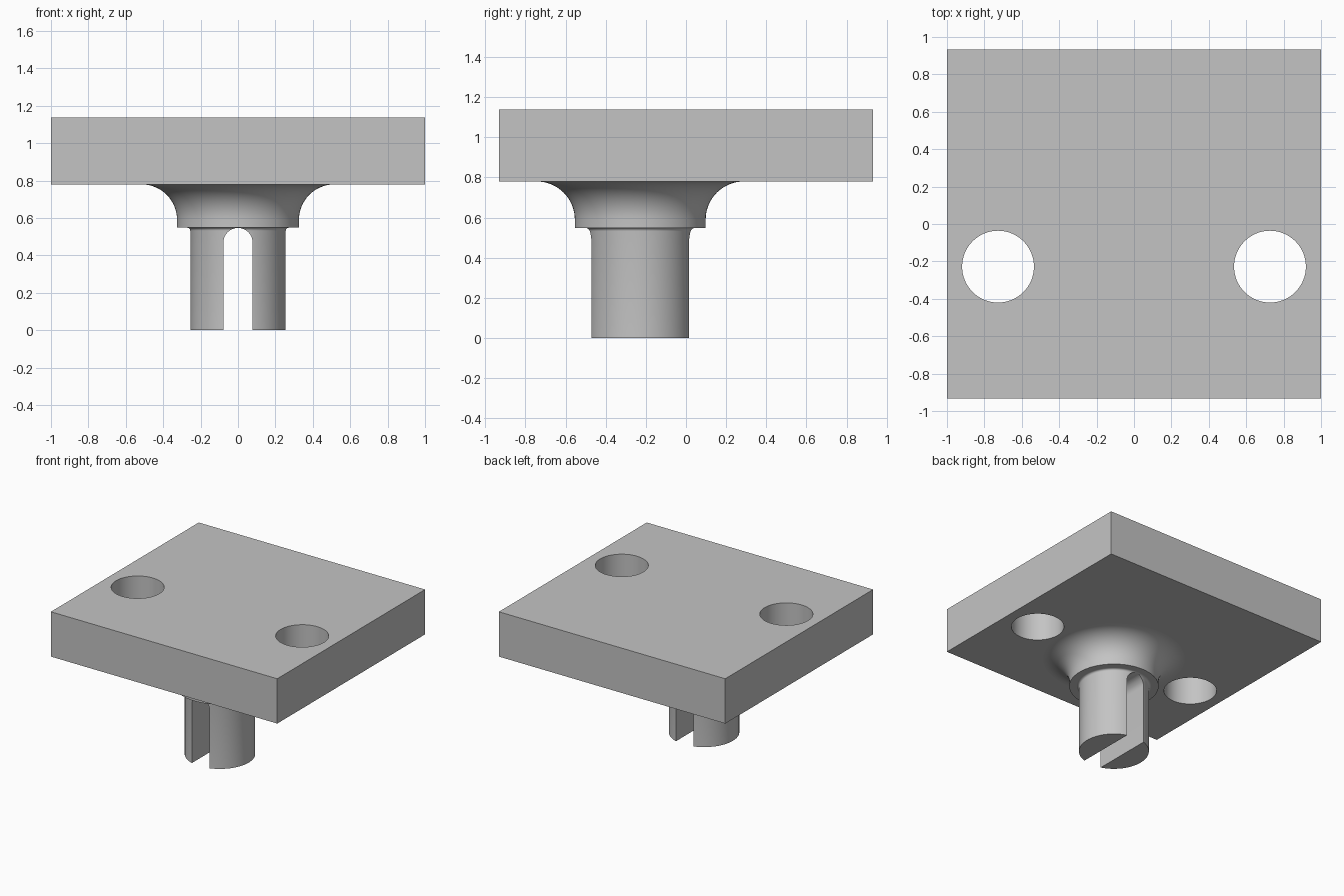
import bpy, bmesh, math
from mathutils import Matrix, Vector

if "Cube" in bpy.data.objects:
    bpy.data.objects.remove(bpy.data.objects["Cube"])

AXIS_Y = -0.228                      # line of the post and holes
PLATE_LOW, PLATE_TOP = 0.78, 1.138
COLLAR_LOW = 0.548
POST_R, COLLAR_R, FLARE_R = 0.255, 0.326, 0.19
SLOT_R = 0.078

grey = bpy.data.materials.new("plain grey")
grey.use_nodes = True
colour = (0.55, 0.55, 0.55, 1)
grey.diffuse_color = colour
grey.node_tree.nodes["Principled BSDF"].inputs["Base Color"].default_value = colour


def finish(name, bm):
    bmesh.ops.recalc_face_normals(bm, faces=bm.faces)
    mesh = bpy.data.meshes.new(name)
    bm.to_mesh(mesh)
    bm.free()
    mesh.materials.append(grey)
    ob = bpy.data.objects.new(name, mesh)
    bpy.context.collection.objects.link(ob)
    return ob


def prism(name, points, offset):
    """Extrude a closed outline along an offset."""
    bm = bmesh.new()
    face = bm.faces.new([bm.verts.new(p) for p in points])
    out = bmesh.ops.extrude_face_region(bm, geom=[face], use_keep_orig=True)
    verts = [v for v in out["geom"] if isinstance(v, bmesh.types.BMVert)]
    bmesh.ops.translate(bm, verts=verts, vec=offset)
    return finish(name, bm)


def lathe(name, profile, steps):
    """Turn an (r, z) profile around the post axis."""
    bm = bmesh.new()
    verts = [bm.verts.new((r, 0, z)) for r, z in profile]
    edges = [bm.edges.new(pair) for pair in zip(verts, verts[1:])]
    bmesh.ops.spin(bm, geom=verts + edges, cent=(0, 0, 0), axis=(0, 0, 1),
                   angle=math.tau, steps=steps)
    bmesh.ops.remove_doubles(bm, verts=bm.verts, dist=1e-5)
    bmesh.ops.translate(bm, verts=bm.verts, vec=(0, AXIS_Y, 0))
    return finish(name, bm)


def combine(ob, other, operation):
    mod = ob.modifiers.new(operation.lower(), "BOOLEAN")
    mod.object, mod.operation, mod.solver = other, operation, "EXACT"
    bpy.context.view_layer.objects.active = ob
    bpy.ops.object.modifier_apply(modifier=mod.name)
    bpy.data.objects.remove(other)


def arc(cx, cz, r, start, end, n):
    angles = [math.radians(start + (end - start) * i / n) for i in range(n + 1)]
    return [(cx + r * math.cos(a), cz + r * math.sin(a)) for a in angles]


# Post with a small root fillet, collar and flare into the plate
root = 0.016
profile = [(0, 0), (POST_R, 0)]
profile += arc(POST_R + root, COLLAR_LOW - root, root, 180, 90, 5)
profile += [(COLLAR_R, COLLAR_LOW)]
profile += arc(COLLAR_R + FLARE_R, PLATE_LOW - FLARE_R, FLARE_R, 180, 90, 16)
profile += [(COLLAR_R + FLARE_R, PLATE_LOW + 0.1), (0, PLATE_LOW + 0.1)]
post = lathe("post", profile, 96)

# Round-topped slot through the post
outline = [(SLOT_R, -0.1)] + arc(0, COLLAR_LOW - SLOT_R - 0.001, SLOT_R, 0, 180, 24)
outline += [(-SLOT_R, -0.1)]
slot = prism("slot_cutter", [(x, AXIS_Y - 0.5, z) for x, z in outline], (0, 1, 0))
combine(post, slot, "DIFFERENCE")

# Mounting plate with a hole on each side
corners = [(-1, -1), (1, -1), (1, 1), (-1, 1)]
plate = prism("mounting_plate", [(x, y * 0.933, PLATE_LOW) for x, y in corners],
              (0, 0, PLATE_TOP - PLATE_LOW))
combine(plate, post, "UNION")
for side in (-1, 1):
    ring = arc(side * 0.727, AXIS_Y, 0.192, 0, 354.375, 63)
    hole = prism("hole_cutter", [(x, y, PLATE_LOW - 0.1) for x, y in ring], (0, 0, 1))
    combine(plate, hole, "DIFFERENCE")

# Smooth round surfaces, flat horizontal faces
bpy.ops.object.select_all(action="DESELECT")
plate.select_set(True)
bpy.context.view_layer.objects.active = plate
bpy.ops.object.shade_smooth_by_angle(angle=math.radians(30))
for face in plate.data.polygons:
    if abs(face.normal.z) > 0.9999:
        face.use_smooth = False
